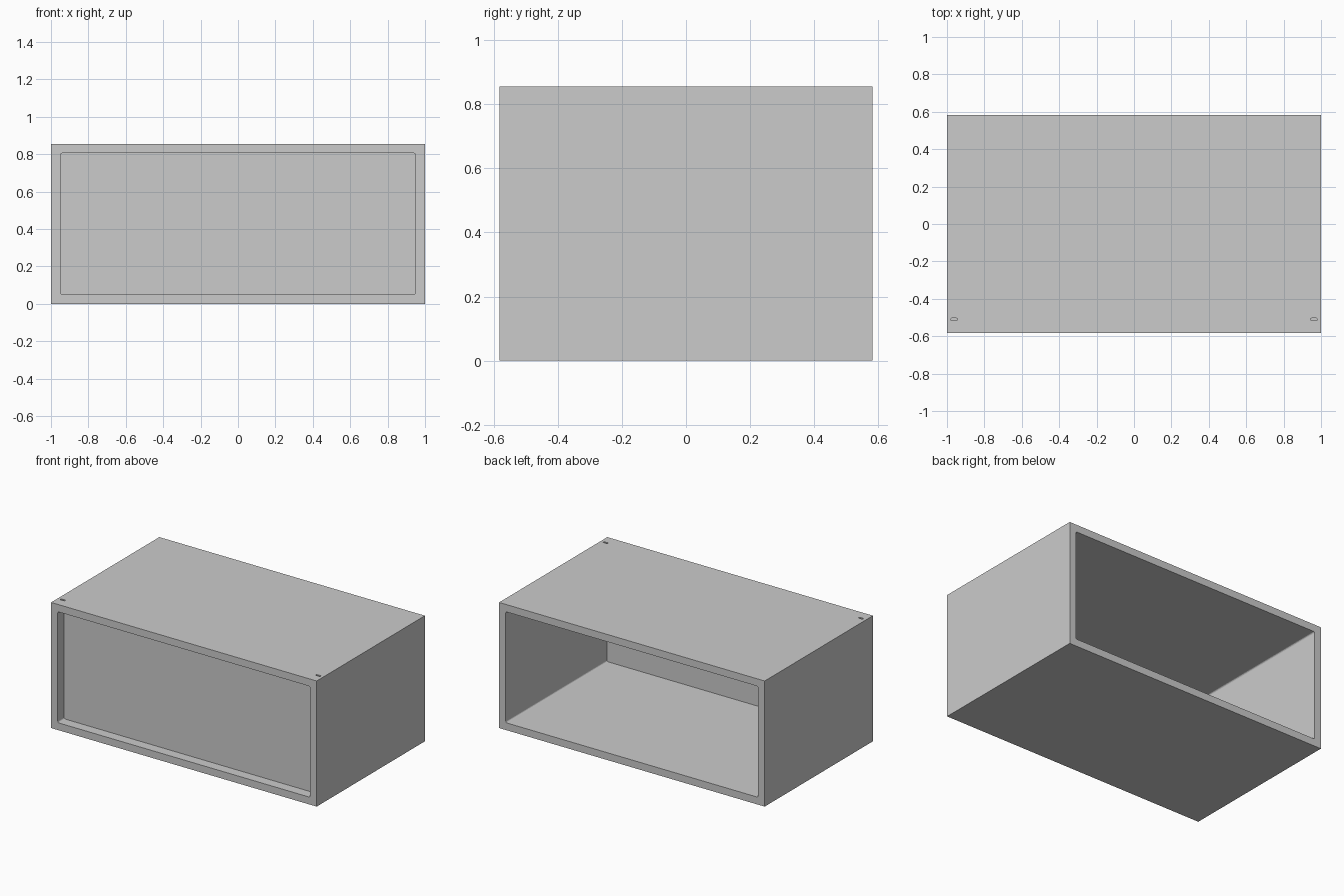
import bpy, bmesh
from math import pi, cos, sin
from mathutils import Matrix, Vector

if "Cube" in bpy.data.objects:
    bpy.data.objects.remove(bpy.data.objects["Cube"])

W, D, H, T = 1.0, 0.582, 0.855, 0.05   # half width, half depth, height, wall
PANEL_Y = -0.51


def prism(name, pts, vec):
    """Solid made by extruding a closed outline along vec."""
    bm = bmesh.new()
    face = bm.faces.new([bm.verts.new(p) for p in pts])
    ext = bmesh.ops.extrude_face_region(bm, geom=[face])
    bmesh.ops.translate(bm, vec=Vector(vec),
                        verts=[g for g in ext["geom"] if isinstance(g, bmesh.types.BMVert)])
    bmesh.ops.recalc_face_normals(bm, faces=bm.faces)
    me = bpy.data.meshes.new(name)
    bm.to_mesh(me)
    bm.free()
    ob = bpy.data.objects.new(name, me)
    bpy.context.collection.objects.link(ob)
    return ob


def rounded(hx, hz, r, n=4):
    """Rounded rectangle outline, centred on the origin."""
    out = []
    for k, (sx, sz) in enumerate([(1, 1), (-1, 1), (-1, -1), (1, -1)]):
        for i in range(n + 1):
            a = (k + i / n) * pi / 2
            out.append((sx * (hx - r) + r * cos(a), sz * (hz - r) + r * sin(a)))
    return out


def cut(ob, cutter):
    m = ob.modifiers.new("cut", 'BOOLEAN')
    m.operation, m.solver, m.object = 'DIFFERENCE', 'EXACT', cutter
    bpy.context.view_layer.objects.active = ob
    bpy.ops.object.modifier_apply(modifier=m.name)
    bpy.data.objects.remove(cutter)


# Outer case
case = prism("case", [(-W, -D, 0), (W, -D, 0), (W, -D, H), (-W, -D, H)], (0, 2 * D, 0))

# Opening running front to back
opening = rounded(W - T, H / 2 - T, 0.01)
cut(case, prism("opening_cutter", [(x, -D - 0.1, z + H / 2) for x, z in opening],
                (0, 2 * D + 0.2, 0)))

# Small blind slots in the top, near the front corners
for s in (-1, 1):
    slot = rounded(0.018, 0.0065, 0.006)
    cut(case, prism("slot_cutter", [(s * 0.962 + x, PANEL_Y + y, H - 0.03) for x, y in slot],
                    (0, 0, 0.1)))

# Thin recessed front panel
prism("front_panel", [(x, PANEL_Y - 0.003, z + H / 2) for x, z in opening], (0, 0.006, 0))
